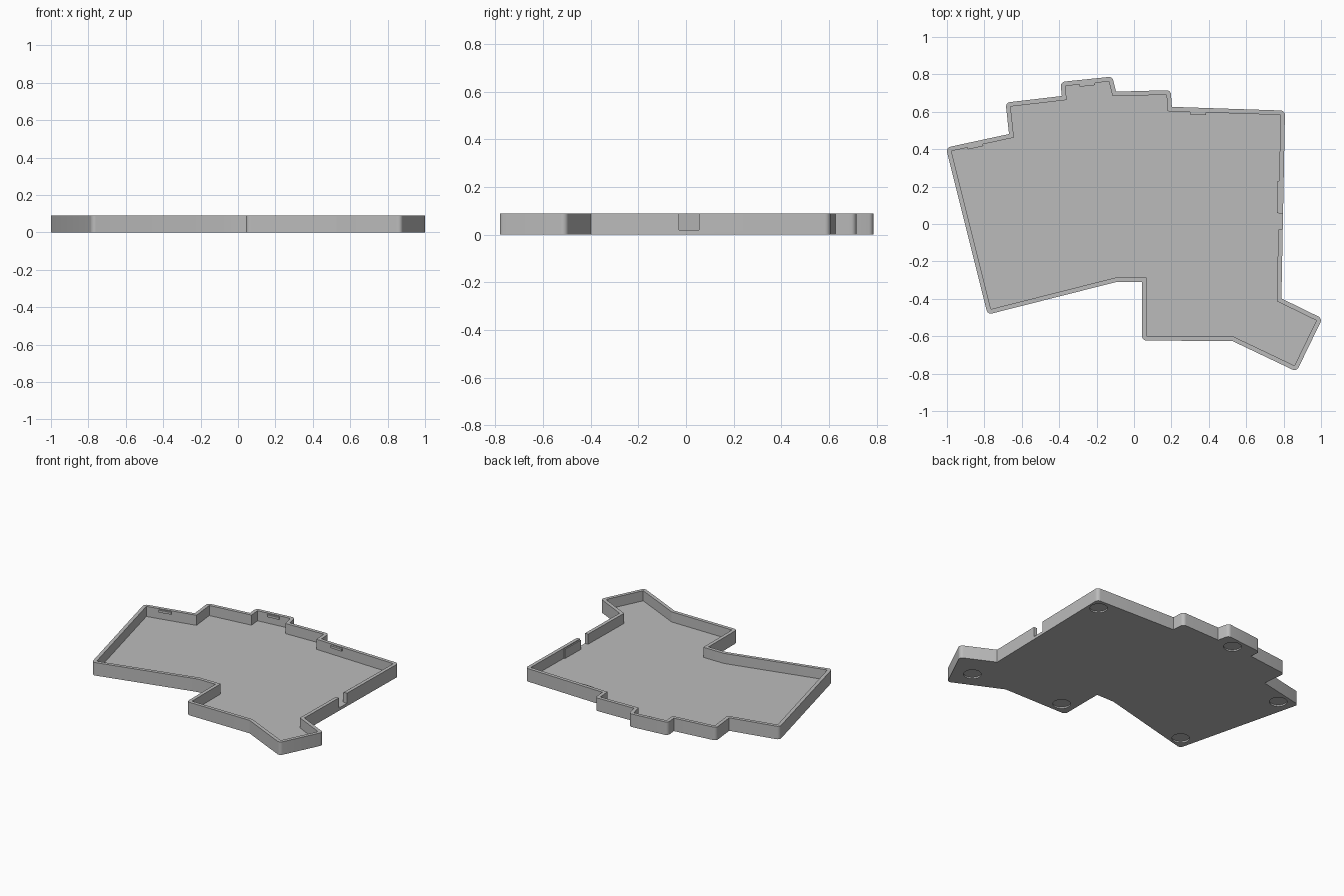
import bpy, bmesh, math
from mathutils import Vector

HEIGHT, FLOOR, WALL = 0.09, 0.02, 0.024

cube = bpy.data.objects.get("Cube")
if cube:
    bpy.data.objects.remove(cube, do_unlink=True)

grey = bpy.data.materials.new("plain_grey")
grey.use_nodes = True
grey.diffuse_color = (0.5, 0.5, 0.5, 1)
grey.node_tree.nodes["Principled BSDF"].inputs["Base Color"].default_value = (0.5, 0.5, 0.5, 1)

# Inner outline of the tray, clockwise from the left corner
inner = [Vector(p) for p in (
    (-.976, .39), (-.642, .462), (-.66, .628), (-.36, .663), (-.367, .738),
    (-.134, .762), (-.115, .683), (.174, .691), (.18, .603), (.783, .583),
    (.764, -.413), (.975, -.516), (.858, -.757), (.532, -.602), (.067, -.599),
    (.067, -.285), (-.093, -.285), (-.765, -.455))]


def outward(a, b):
    d = (b - a).normalized()
    return Vector((-d.y, d.x))


def offset_round(points, r):
    """Offset outwards: arcs on outside corners, mitres on inside ones."""
    result = []
    for i, p in enumerate(points):
        n1 = outward(points[i - 1], p)
        n2 = outward(p, points[(i + 1) % len(points)])
        turn = math.atan2(n1.x * n2.y - n1.y * n2.x, n1.dot(n2))
        if turn < 0:
            steps = max(2, round(abs(turn) / math.radians(11)))
            start = math.atan2(n1.y, n1.x)
            for k in range(steps + 1):
                a = start + turn * k / steps
                result.append(p + r * Vector((math.cos(a), math.sin(a))))
        else:
            result.append(p + (n1 + n2) * r / (1 + n1.dot(n2)))
    return result


def prism(name, points, z0, z1):
    bm = bmesh.new()
    face = bm.faces.new([bm.verts.new((p[0], p[1], z0)) for p in points])
    top = bmesh.ops.extrude_face_region(bm, geom=[face])["geom"]
    verts = [v for v in top if isinstance(v, bmesh.types.BMVert)]
    bmesh.ops.translate(bm, verts=verts, vec=(0, 0, z1 - z0))
    bmesh.ops.recalc_face_normals(bm, faces=bm.faces)
    mesh = bpy.data.meshes.new(name)
    bm.to_mesh(mesh)
    bm.free()
    mesh.materials.append(grey)
    obj = bpy.data.objects.new(name, mesh)
    bpy.context.collection.objects.link(obj)
    return obj


def cut(target, cutter):
    bpy.context.view_layer.objects.active = target
    mod = target.modifiers.new("cut", 'BOOLEAN')
    mod.operation, mod.solver, mod.object = 'DIFFERENCE', 'EXACT', cutter
    bpy.ops.object.modifier_apply(modifier=mod.name)
    bpy.data.objects.remove(cutter, do_unlink=True)


# Tray: solid outline, hollowed from above
tray = prism("tray", offset_round(inner, WALL), 0, HEIGHT)
cut(tray, prism("cavity", inner, FLOOR, HEIGHT + 0.1))

# Cable opening in the right-hand wall
cut(tray, prism("cable_opening", [(.72, -.03), (.85, -.03), (.85, .055), (.72, .055)],
                FLOOR, HEIGHT + 0.1))

# Round recesses for feet under the floor
for x, y in ((.735, .53), (-.22, .7), (-.885, .355), (-.71, -.39), (.14, -.54), (.81, -.615)):
    ring = [(x + .056 * math.cos(a), y + .056 * math.sin(a))
            for a in (math.tau * k / 32 for k in range(32))]
    cut(tray, prism("foot_recess", ring, -0.05, 0.01))

bpy.ops.object.select_all(action='DESELECT')
tray.select_set(True)
bpy.context.view_layer.objects.active = tray
bpy.ops.object.shade_smooth_by_angle(angle=math.radians(20))


# Small catches on the inside of the walls
def catch(name, edge, t, length, depth, z0, z1):
    a, b = inner[edge], inner[edge + 1]
    along, out = (b - a).normalized() * length / 2, outward(a, b)
    mid = a.lerp(b, t)
    back, front = mid + out * 0.004, mid - out * depth
    prism(name, [back - along, back + along, front + along, front - along], z0, z1)


catch("left_catch", 0, .38, .085, .01, .068, .084)
catch("back_catch", 4, .5, .085, .012, .068, .084)
catch("right_catch", 8, .27, .085, .014, .068, .084)
catch("opening_rib", 9, .44, .17, .008, FLOOR, .084)
